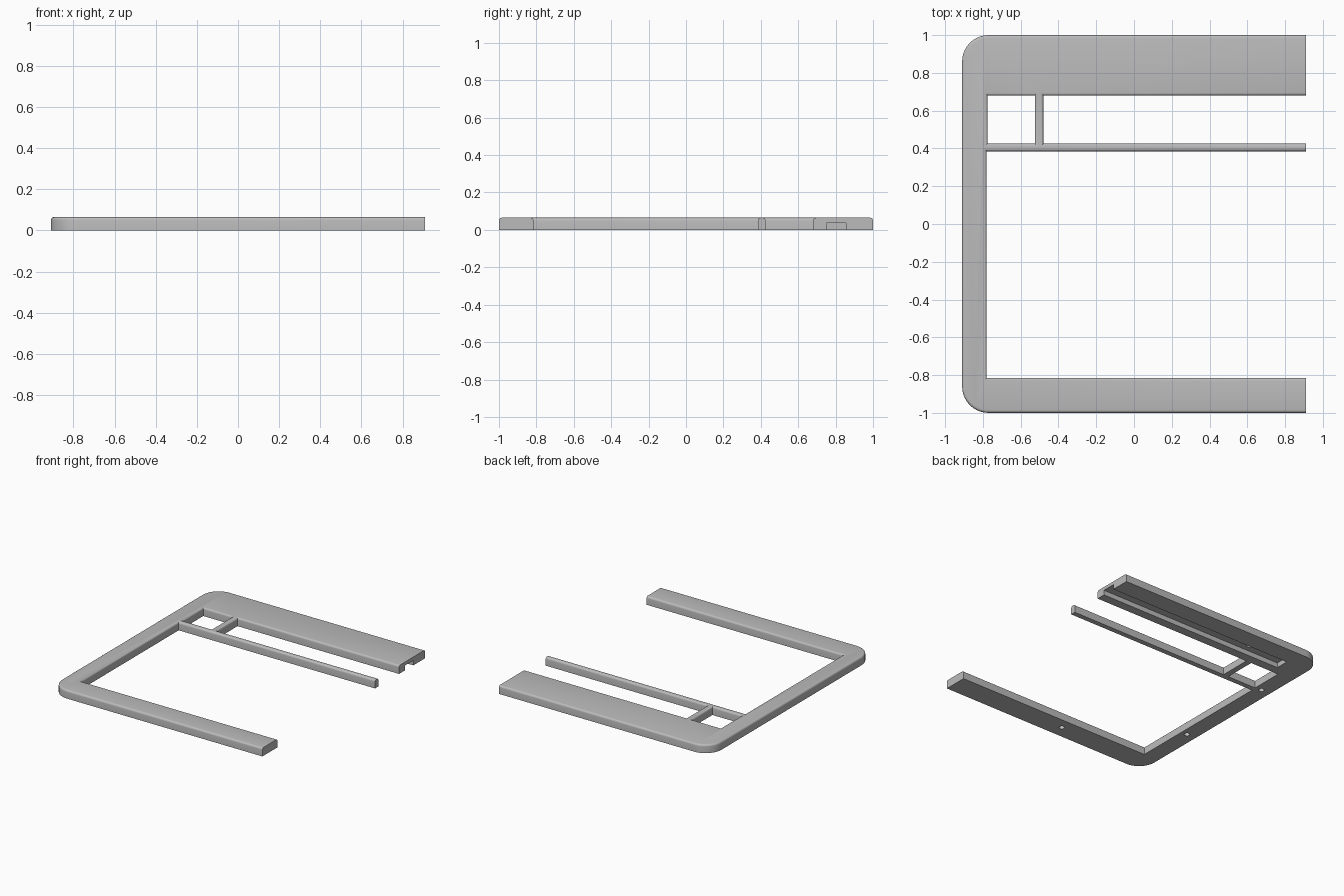
import bpy, bmesh
from math import pi, sin, cos

cube = bpy.data.objects.get("Cube")
if cube:
    bpy.data.objects.remove(cube)

HEIGHT, END, BEVEL = 0.065, 0.91, 0.015

grey = bpy.data.materials.new("light_grey")
grey.use_nodes = True
colour = (0.5, 0.5, 0.5, 1)
grey.diffuse_color = colour
grey.node_tree.nodes["Principled BSDF"].inputs["Base Color"].default_value = colour


def corner(cx, cy, start, radius=0.14, steps=10):
    """Quarter arc, counter-clockwise from the start angle."""
    return [(cx + radius * cos(start + pi / 2 * i / steps),
             cy + radius * sin(start + pi / 2 * i / steps)) for i in range(steps + 1)]


# Plan outline: wide rear arm, thin rail, front arm and rounded spine
slot = [(END, 0.385), (END, 0.425), (-0.48, 0.425), (-0.525, 0.425), (-0.775, 0.425),
        (-0.775, 0.68), (-0.525, 0.68), (-0.48, 0.68), (END, 0.68)]
outline = ([(END, 1)] + corner(-0.77, 0.86, pi / 2) + corner(-0.77, -0.86, pi)
           + [(END, -1), (END, -0.815), (-0.78, -0.815), (-0.78, 0.385)] + slot)

bm = bmesh.new()
verts = [bm.verts.new((x, y, 0)) for x, y in outline]
n = len(outline) - len(slot)
faces = [bm.faces.new(verts)]
# Cross strut between the rail and the rear arm
faces.append(bm.faces.new([verts[n + i] for i in (3, 2, 7, 6)]))
extruded = bmesh.ops.extrude_face_region(bm, geom=faces)["geom"]
bmesh.ops.translate(bm, verts=[v for v in extruded if isinstance(v, bmesh.types.BMVert)],
                    vec=(0, 0, HEIGHT))
bmesh.ops.recalc_face_normals(bm, faces=bm.faces[:])

# Round the upper rims, leaving the cut ends sharp
rims = [e for e in bm.edges
        if all(v.co.z > HEIGHT / 2 for v in e.verts)
        and any(abs(f.normal.z) < 0.1 for f in e.link_faces)
        and not all(v.co.x > END - 0.001 for v in e.verts)]
bmesh.ops.bevel(bm, geom=rims, offset=BEVEL, segments=4, profile=0.5, affect="EDGES")
mesh = bpy.data.meshes.new("frame")
bm.to_mesh(mesh)
bm.free()
frame = bpy.data.objects.new("frame", mesh)
bpy.context.collection.objects.link(frame)
mesh.materials.append(grey)


def cut(cutter):
    """Subtract a temporary solid from the frame."""
    bpy.context.view_layer.objects.active = frame
    mod = frame.modifiers.new("cut", "BOOLEAN")
    mod.operation = "DIFFERENCE"
    mod.solver = "EXACT"
    mod.object = cutter
    bpy.ops.object.modifier_apply(modifier=mod.name)
    bpy.data.objects.remove(cutter)


# Underside channel, open at one end
x0, x1, y0, y1, depth = -0.71, 1.0, 0.75, 0.855, 0.038
bpy.ops.mesh.primitive_cube_add(size=1, location=((x0 + x1) / 2, (y0 + y1) / 2, 0))
channel = bpy.context.object
channel.scale = (x1 - x0, y1 - y0, 2 * depth)
bpy.context.view_layer.update()
cut(channel)

# Round blind holes in the underside
for x, y, top in [(-0.08, -0.9, 0.04), (-0.83, -0.4, 0.04),
                  (-0.83, 0.43, 0.04), (-0.4, 0.81, 0.053)]:
    bpy.ops.mesh.primitive_cylinder_add(vertices=24, radius=0.02, depth=2 * top,
                                        location=(x, y, 0))
    cut(bpy.context.object)

bpy.ops.object.select_all(action="DESELECT")
frame.select_set(True)
bpy.context.view_layer.objects.active = frame
bpy.ops.object.shade_smooth_by_angle(angle=pi / 6)
